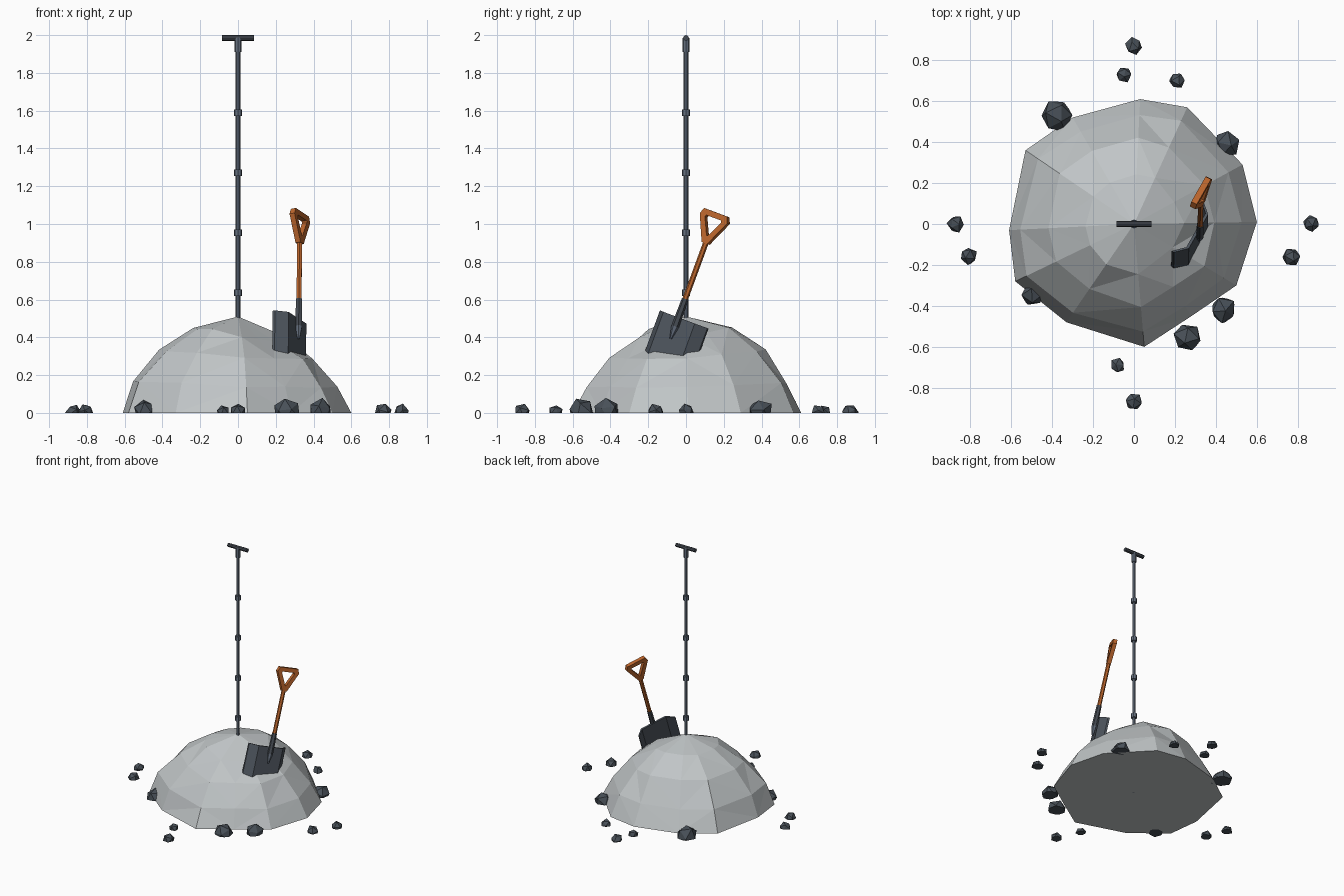
import bpy, bmesh, math, random
from mathutils import Vector, Matrix, Euler

if "Cube" in bpy.data.objects:
    bpy.data.objects.remove(bpy.data.objects["Cube"])

random.seed(4)


def material(name, rgb):
    m = bpy.data.materials.new(name)
    m.diffuse_color = (*rgb, 1)
    m.use_nodes = True
    m.node_tree.nodes["Principled BSDF"].inputs["Base Color"].default_value = m.diffuse_color
    return m


STONE = material("pale grey", (0.53, 0.56, 0.57))
ROCK = material("dark slate", (0.065, 0.08, 0.097))
STEEL = material("blue grey steel", (0.13, 0.16, 0.21))
DARK = material("dark steel", (0.06, 0.07, 0.085))
BLADE = material("blade grey", (0.075, 0.09, 0.11))
WOOD = material("orange wood", (0.5, 0.13, 0.025))


def finish(name, bm, mat, matrix=None):
    bmesh.ops.recalc_face_normals(bm, faces=bm.faces)
    me = bpy.data.meshes.new(name)
    bm.to_mesh(me)
    bm.free()
    me.materials.append(mat)
    ob = bpy.data.objects.new(name, me)
    bpy.context.collection.objects.link(ob)
    if matrix:
        ob.matrix_world = matrix
    return ob


def rod(name, p, q, r1, r2, mat, sides=8):
    """Closed tapered cylinder between two points."""
    p, q = Vector(p), Vector(q)
    bm = bmesh.new()
    bmesh.ops.create_cone(bm, cap_ends=True, segments=sides, radius1=r1,
                          radius2=r2, depth=(q - p).length)
    rot = (q - p).to_track_quat('Z', 'Y').to_matrix().to_4x4()
    return finish(name, bm, mat, Matrix.Translation((p + q) / 2) @ rot)


# Mound: an uneven outline stacked into shrinking rings, lower at front right
outline = [(0.60, 0.01), (0.53, 0.29), (0.26, 0.57), (0.03, 0.61),
           (-0.30, 0.52), (-0.53, 0.36), (-0.61, -0.03), (-0.58, -0.28),
           (-0.33, -0.48), (0.05, -0.60), (0.28, -0.45), (0.50, -0.30)]
bm = bmesh.new()
rings = []
for scale, z in ((1, 0), (0.89, 0.16), (0.67, 0.33), (0.39, 0.45)):
    ring = []
    for x, y in outline:
        low = 1 - 0.16 * max(0, (x - y) * 0.7 / 0.6)
        j = 0 if z == 0 else random.uniform(-0.025, 0.025)
        ring.append(bm.verts.new((x * (scale + j), y * (scale + j),
                                  z * low + j * 0.3)))
    rings.append(ring)
apex = bm.verts.new((0, 0, 0.51))
n = len(outline)
for lo, hi in zip(rings, rings[1:]):
    for i in range(n):
        k = (i + 1) % n
        bm.faces.new((lo[i], lo[k], hi[k], hi[i]))
for i in range(n):
    bm.faces.new((rings[-1][i], rings[-1][(i + 1) % n], apex))
bm.faces.new(rings[0])
bmesh.ops.triangulate(bm, faces=[f for f in bm.faces if len(f.verts) == 4])
finish("mound", bm, STONE)

# Scattered rocks: x, y, radius
rocks = [(0, 0.87, .045), (-0.05, 0.73, .04), (0.21, 0.70, .04),
         (-0.38, 0.53, .082), (0.45, 0.39, .07), (-0.87, 0, .043),
         (0.865, 0, .043), (0.77, -0.16, .046), (-0.81, -0.155, .043),
         (0.435, -0.42, .068), (0.26, -0.555, .073), (-0.49, -0.34, .062),
         (-0.08, -0.69, .038), (0, -0.865, .045)]
for i, (x, y, r) in enumerate(rocks):
    bm = bmesh.new()
    bmesh.ops.create_icosphere(bm, subdivisions=1, radius=r)
    turn = Euler([random.uniform(0, 6) for _ in range(3)]).to_matrix()
    for v in bm.verts:
        v.co = turn @ (v.co * random.uniform(0.88, 1.1))
        v.co += Vector((x, y, r * 0.1))
    geom = bm.verts[:] + bm.edges[:] + bm.faces[:]
    cut = bmesh.ops.bisect_plane(bm, geom=geom, plane_co=(0, 0, 0),
                                 plane_no=(0, 0, -1), clear_outer=True)
    bmesh.ops.holes_fill(bm, edges=bm.edges[:])
    finish(f"rock_{i + 1}", bm, ROCK)

# Upright sounding rod with joints and a T handle
rod("pole", (0, 0, 0), (0, 0, 1.98), 0.0125, 0.0125, STEEL)
for i, z in enumerate((0.635, 0.953, 1.271, 1.589)):
    rod(f"pole_joint_{i + 1}", (0, 0, z - 0.017), (0, 0, z + 0.017),
        0.022, 0.022, STEEL)
rod("pole_socket", (0, 0, 1.91), (0, 0, 1.985), 0.019, 0.019, STEEL)
rod("pole_handle", (-0.085, 0, 1.985), (0.085, 0, 1.985), 0.015, 0.015, DARK)

# Shovel frame: across the blade, blade normal, up the shaft
up = Vector((0.01, 0.345, 0.94)).normalized()
across = Vector((0.47, 0.83, -0.30))
across = (across - across.dot(up) * up).normalized()
face = across.cross(up)
origin = Vector((0.322, -0.04, 0.505))
M = Matrix((across, face, up)).transposed().to_4x4()
M.translation = origin


def at(a, f, u):
    return M @ Vector((a, f, u))


# Blade: flat middle with both sides bent back 45 degrees
profile = [(-0.152, -0.062), (-0.10, -0.008), (0.10, -0.008), (0.152, -0.062)]
t = 0.014
section = profile + [(a, f - t) for a, f in reversed(profile)]
bm = bmesh.new()
bot, top = ([bm.verts.new((a, f, u)) for a, f in section]
            for u in (-0.29, 0.0))
for i in range(8):
    k = (i + 1) % 8
    bm.faces.new((bot[i], bot[k], top[k], top[i]))
for ring in (bot, top):
    for i in range(3):
        bm.faces.new((ring[i], ring[i + 1], ring[6 - i], ring[7 - i]))
finish("shovel_blade", bm, BLADE, M)

# Socket, wooden shaft and triangular grip
rod("shovel_socket_tip", at(0, 0, -0.12), at(0, 0, -0.05), 0.006, 0.021, STEEL, 6)
rod("shovel_socket", at(0, 0, -0.05), at(0, 0, 0.105), 0.021, 0.018, DARK, 6)
rod("shovel_shaft", at(0, 0, 0.08), at(0, 0, 0.435), 0.015, 0.015, WOOD, 6)
outer = [(-0.018, 0), (0.018, 0), (0.088, 0.14), (0.074, 0.173),
         (-0.074, 0.173), (-0.088, 0.14)]
inner = [(-0.004, 0.042), (0.004, 0.042), (0.052, 0.132), (0.048, 0.142),
         (-0.048, 0.142), (-0.052, 0.132)]
bm = bmesh.new()
loops = [[bm.verts.new((a, f, u + 0.418)) for a, u in pts]
         for pts, f in ((outer, -0.015), (outer, 0.015),
                        (inner, 0.015), (inner, -0.015))]
for s in range(4):
    A, B = loops[s], loops[(s + 1) % 4]
    for i in range(6):
        k = (i + 1) % 6
        bm.faces.new((A[i], A[k], B[k], B[i]))
finish("shovel_grip", bm, WOOD, M)
